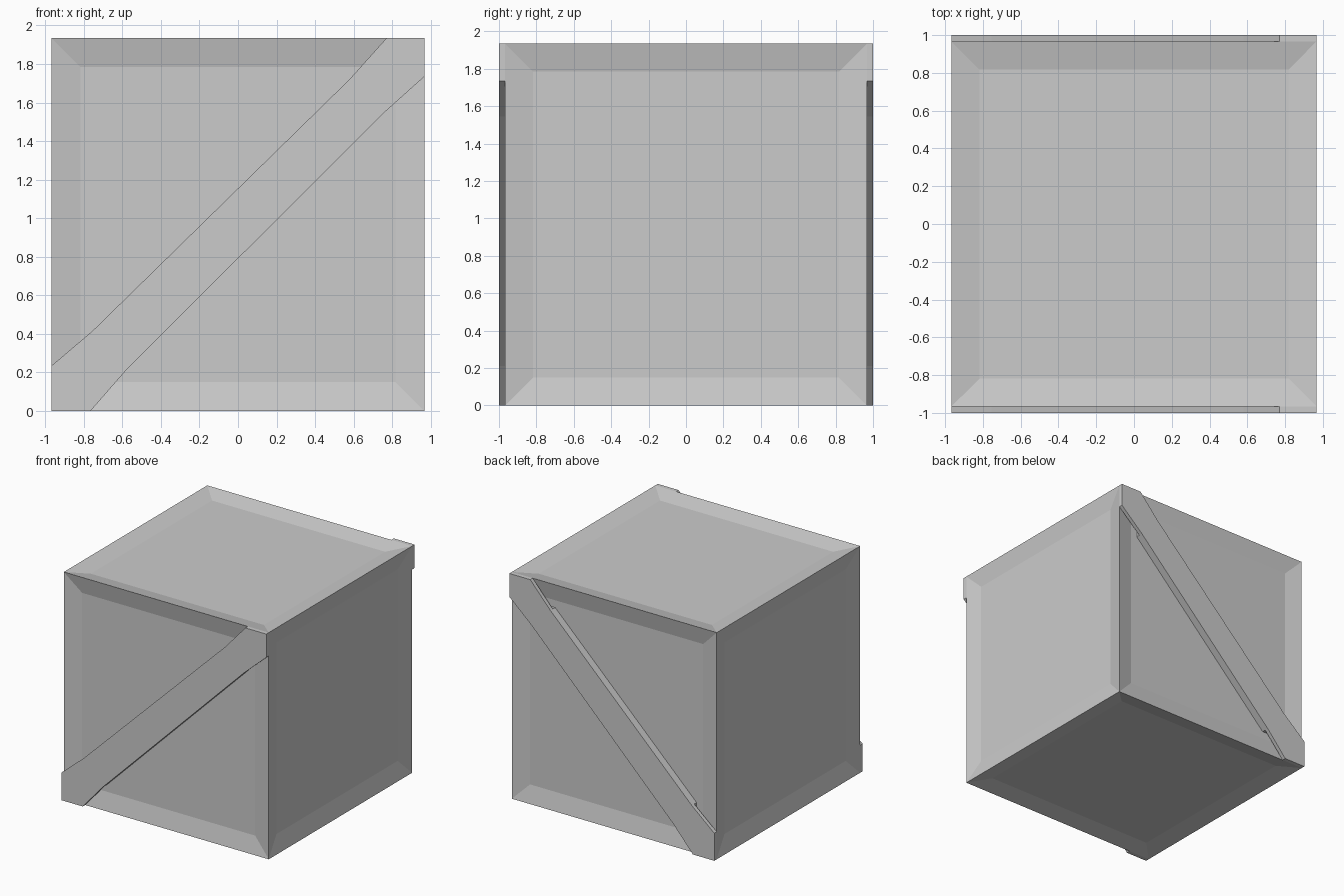
import bpy, bmesh
from mathutils import Matrix

if "Cube" in bpy.data.objects:
    bpy.data.objects.remove(bpy.data.objects["Cube"])

H = 0.967        # half size of the box
FRAME = 0.212    # frame board width
DEPTH = 0.032    # panel recess depth
FRONT = 1.0      # outer face of the braces


def finish(bm, name):
    bmesh.ops.recalc_face_normals(bm, faces=bm.faces)
    mesh = bpy.data.meshes.new(name)
    bm.to_mesh(mesh)
    bm.free()
    obj = bpy.data.objects.new(name, mesh)
    bpy.context.collection.objects.link(obj)
    return obj


def prism(name, outline, y0, y1):
    """Extrude an x/z outline from y0 to y1."""
    bm = bmesh.new()
    face = bm.faces.new([bm.verts.new((x, y0, z)) for x, z in outline])
    ext = bmesh.ops.extrude_face_region(bm, geom=[face])
    verts = [g for g in ext["geom"] if isinstance(g, bmesh.types.BMVert)]
    bmesh.ops.translate(bm, verts=verts, vec=(0, y1 - y0, 0))
    return finish(bm, name)


# Crate body: cube with a recessed panel on every side
bm = bmesh.new()
bmesh.ops.create_cube(bm, size=2 * H, matrix=Matrix.Translation((0, 0, H)))
bmesh.ops.inset_individual(bm, faces=bm.faces[:], thickness=FRAME, depth=-DEPTH)
finish(bm, "crate_body")

# Diagonal brace outlines: full board, and the part filling the recess
T, I = 2 * H, H - FRAME
lo, hi = FRAME, 2 * H - FRAME
board = [(-H, 0), (-0.765, 0), (-0.58, lo), (I, 1.545), (H, 1.735),
         (H, T), (0.77, T), (0.58, hi), (-I, 0.415), (-H, 0.235)]
web = [(-I, lo), (-0.58, lo), (I, 1.545), (I, hi), (0.58, hi), (-I, 0.415)]

# Matching braces on the front and the back
for side, s in (("front", -1), ("back", 1)):
    prism(side + "_brace", board, s * H, s * FRONT)
    prism(side + "_brace_core", web, s * (H - DEPTH), s * H)
